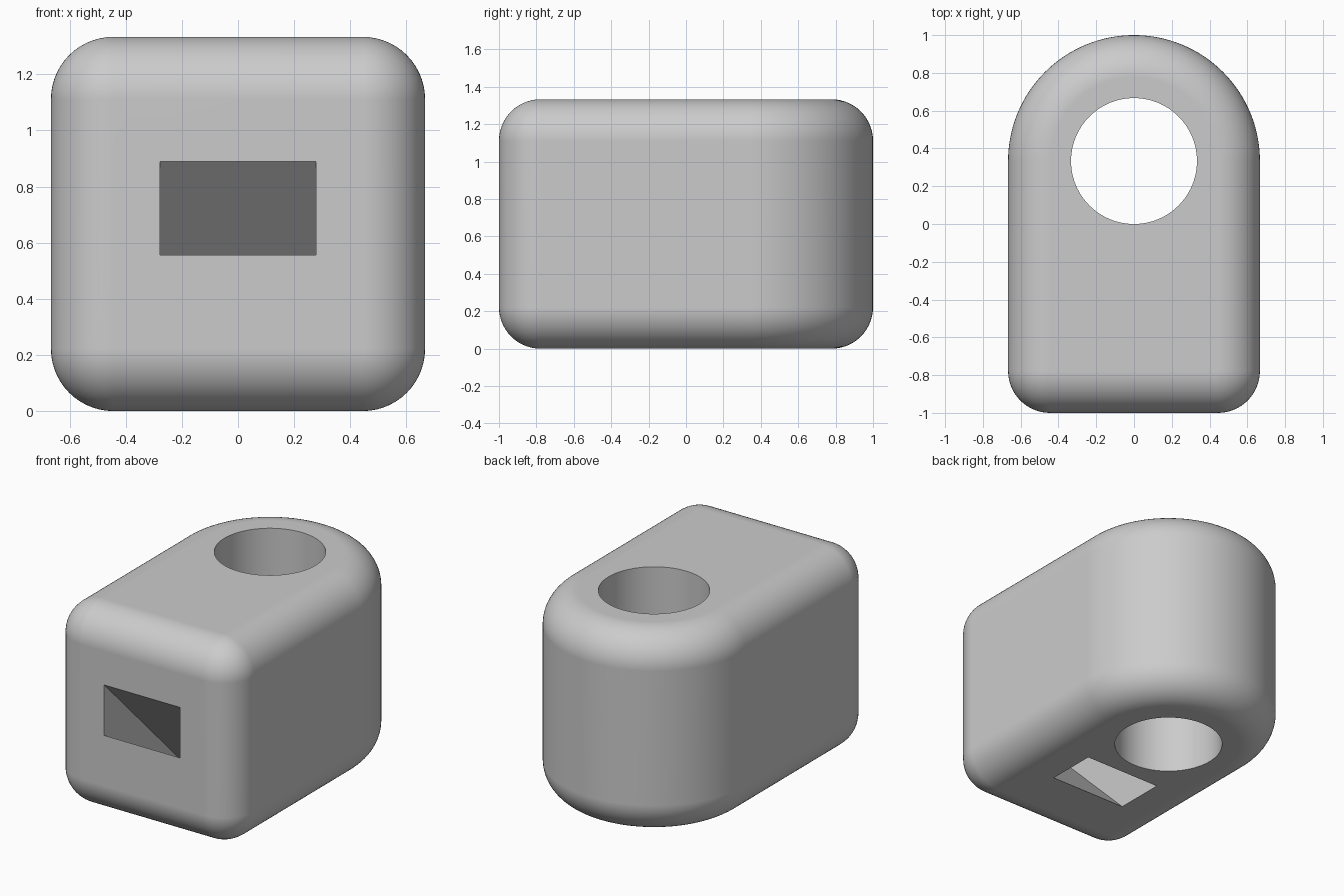
import bpy, bmesh, math

W, FRONT, ARC_Y, H = 2 / 3, -1.0, 1 / 3, 4 / 3
FILLET, HOLE_R = 2 / 9, 1 / 3
STEPS = 14          # fillet steps
ARC_STEPS = 64      # round back steps

cube = bpy.data.objects.get("Cube")
if cube:
    bpy.data.objects.remove(cube, do_unlink=True)

grey = bpy.data.materials.new("light_grey")
grey.use_nodes = True
colour = (0.6, 0.6, 0.6, 1)
grey.diffuse_color = colour
grey.node_tree.nodes["Principled BSDF"].inputs["Base Color"].default_value = colour


def arc(cx, cy, r, start, end, steps):
    angles = [math.radians(start + (end - start) * i / steps) for i in range(steps + 1)]
    return [(cx + r * math.cos(a), cy + r * math.sin(a)) for a in angles]


def outline(inset):
    """Round-backed plan with filleted front corners, shrunk by inset."""
    corner = FILLET - inset
    cx, cy = W - FILLET, FRONT + FILLET
    return (arc(0, ARC_Y, W - inset, 0, 180, ARC_STEPS)
            + arc(-cx, cy, corner, 180, 270, STEPS)
            + arc(cx, cy, corner, 270, 360, STEPS))


def loft(name, rings):
    """Skin matching rings of points and cap both ends."""
    bm = bmesh.new()
    loops = [[bm.verts.new(p) for p in ring] for ring in rings]
    n = len(loops[0])
    for a, b in zip(loops, loops[1:]):
        for i in range(n):
            j = (i + 1) % n
            bm.faces.new((a[i], a[j], b[j], b[i]))
    bm.faces.new(loops[0][::-1])
    bm.faces.new(loops[-1])
    bmesh.ops.remove_doubles(bm, verts=bm.verts, dist=1e-5)
    bmesh.ops.recalc_face_normals(bm, faces=bm.faces)
    mesh = bpy.data.meshes.new(name)
    bm.to_mesh(mesh)
    bm.free()
    mesh.materials.append(grey)
    obj = bpy.data.objects.new(name, mesh)
    bpy.context.collection.objects.link(obj)
    return obj


# Body: stacked outlines with filleted bottom and top rims
quarter = [math.pi / 2 * i / STEPS for i in range(STEPS + 1)]
levels = [(FILLET * (1 - math.sin(a)), FILLET * (1 - math.cos(a))) for a in quarter]
levels += [(inset, H - z) for inset, z in reversed(levels)]
body = loft("rounded_block",
            [[(x, y, z) for x, y in outline(inset)] for inset, z in levels])

# Vertical round hole
circle = arc(0, ARC_Y, HOLE_R, 0, 360, 96)[:-1]
hole = loft("hole_cutter", [[(x, y, z) for x, y in circle] for z in (-0.2, H + 0.2)])

# Rectangular tunnel sloping at 45 degrees from the front down to the underside
TOP, LOW, HALF = 8 / 9, 5 / 9, 5 / 18
side = [(-1.2, LOW + 0.2), (-1.2, TOP + 0.2),
        (TOP + FRONT + 0.2, -0.2), (LOW + FRONT + 0.2, -0.2)]
slot = loft("slot_cutter", [[(x, y, z) for y, z in side] for x in (-HALF, HALF)])

bpy.context.view_layer.objects.active = body
for cutter in (hole, slot):
    cutter.hide_render = True
    cut = body.modifiers.new(cutter.name, "BOOLEAN")
    cut.operation = "DIFFERENCE"
    cut.solver = "EXACT"
    cut.object = cutter
    bpy.ops.object.modifier_apply(modifier=cut.name)
    bpy.data.objects.remove(cutter, do_unlink=True)

# Smooth fillets, sharp openings
bpy.ops.object.select_all(action="DESELECT")
body.select_set(True)
bpy.ops.object.shade_smooth_by_angle(angle=math.radians(30))
weighted = body.modifiers.new("even_shading", "WEIGHTED_NORMAL")
weighted.keep_sharp = True
